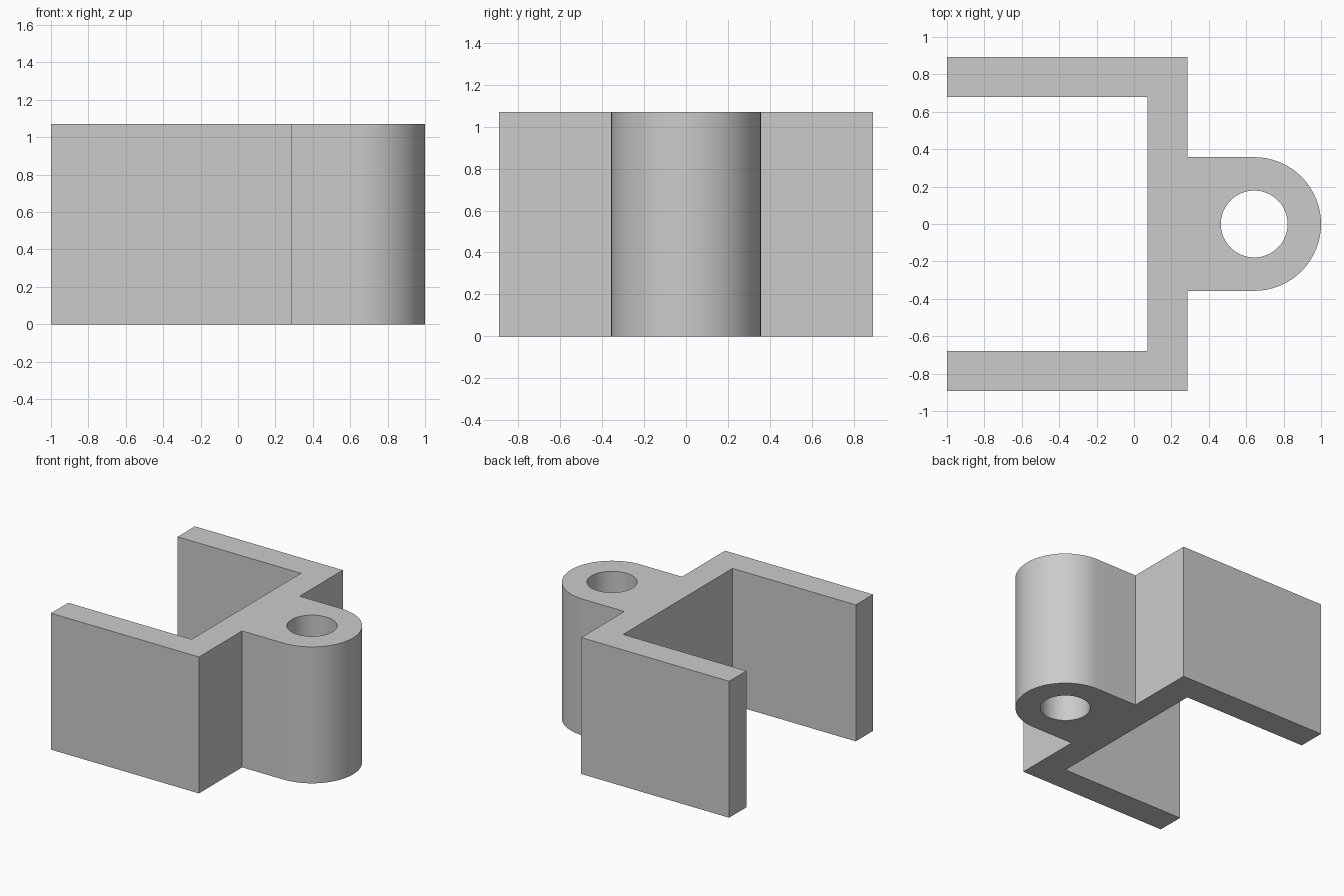
import bpy, bmesh
from math import pi, sin, cos, radians

if "Cube" in bpy.data.objects:
    bpy.data.objects.remove(bpy.data.objects["Cube"])

U = 1 / 14                       # design unit
HEIGHT = 15 * U
LUG_X, LUG_R, HOLE_R = 9 * U, 5 * U, 2.5 * U


def arc(radius, start, end, steps):
    """Points on an arc around the lug centre."""
    angles = [start + (end - start) * i / steps for i in range(steps + 1)]
    return [(LUG_X + radius * cos(a), radius * sin(a)) for a in angles]


def add_loop(bm, points):
    """Closed loop of edges at the base."""
    verts = [bm.verts.new((x, y, 0)) for x, y in points]
    return [bm.edges.new((v, verts[i - 1])) for i, v in enumerate(verts)]


grey = bpy.data.materials.new("plain grey")
grey.use_nodes = True
grey.diffuse_color = (0.6, 0.6, 0.6, 1)
grey.node_tree.nodes["Principled BSDF"].inputs["Base Color"].default_value = (0.6, 0.6, 0.6, 1)

# Half of the channel outline, mirrored across y = 0
half = [(4, 5), (4, 12.5), (-14, 12.5), (-14, 9.5), (1, 9.5)]
upper = [(x * U, y * U) for x, y in half]
lower = [(x, -y) for x, y in reversed(upper)]
outline = arc(LUG_R, -pi / 2, pi / 2, 48) + upper + lower

# Pin hole through the lug
hole = arc(HOLE_R, 0, 2 * pi, 64)[:-1]

# Fill the profile and extrude it upwards
bm = bmesh.new()
edges = add_loop(bm, outline) + add_loop(bm, hole)
bmesh.ops.triangle_fill(bm, edges=edges, use_beauty=True, use_dissolve=False)
result = bmesh.ops.extrude_face_region(bm, geom=bm.faces[:], use_keep_orig=True)
top = [v for v in result["geom"] if isinstance(v, bmesh.types.BMVert)]
bmesh.ops.translate(bm, verts=top, vec=(0, 0, HEIGHT))
bmesh.ops.recalc_face_normals(bm, faces=bm.faces[:])

mesh = bpy.data.meshes.new("channel_bracket")
bm.to_mesh(mesh)
bm.free()
mesh.materials.append(grey)
bracket = bpy.data.objects.new("channel_bracket", mesh)
bpy.context.collection.objects.link(bracket)

# Smooth the curved lug and hole, keeping corners sharp
bpy.ops.object.select_all(action="DESELECT")
bracket.select_set(True)
bpy.context.view_layer.objects.active = bracket
bpy.ops.object.shade_smooth_by_angle(angle=radians(30))
